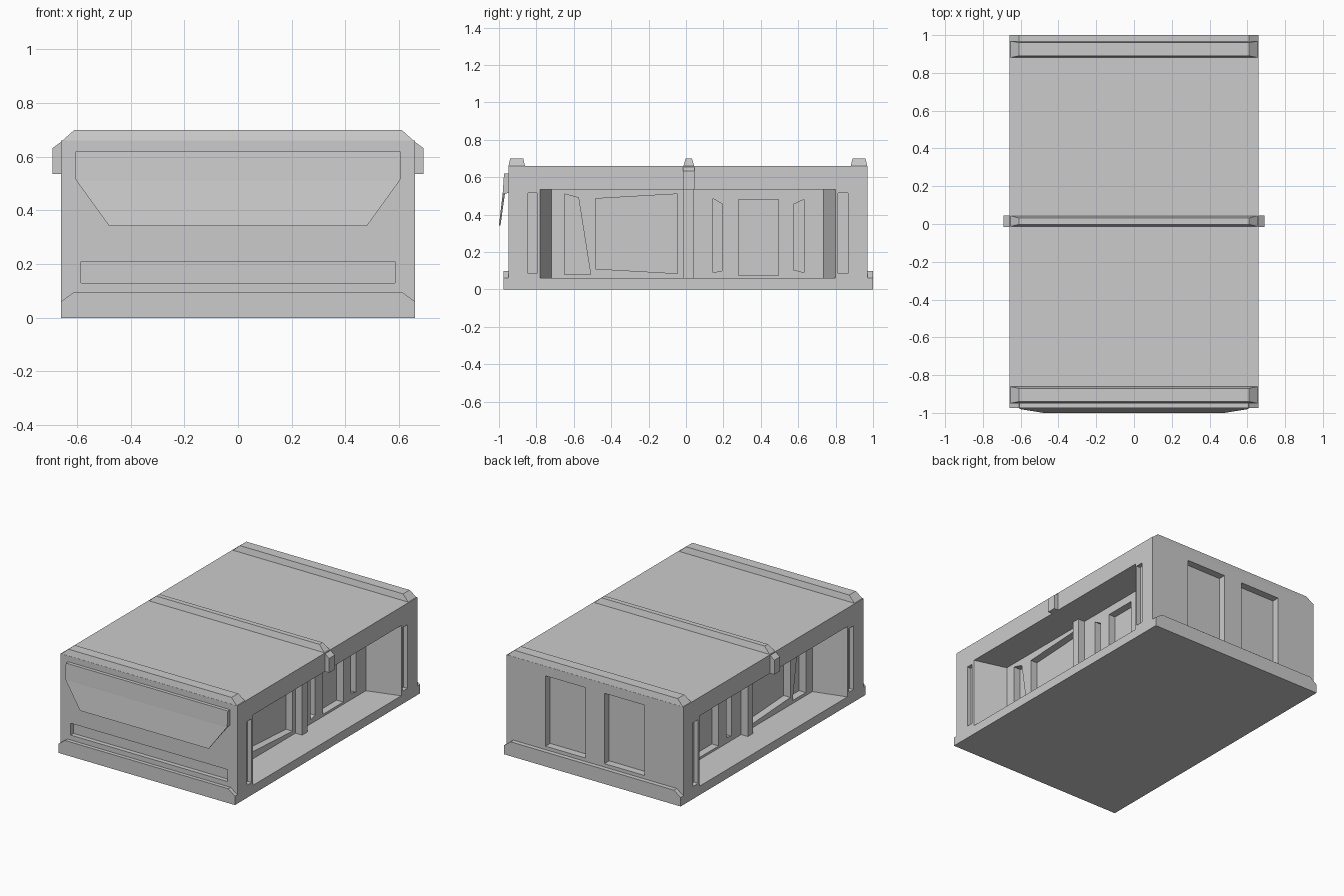
import bpy, bmesh

if "Cube" in bpy.data.objects:
    bpy.data.objects.remove(bpy.data.objects["Cube"])


def loft(bm, rings):
    """Closed solid through matching rings of points."""
    vs = [[bm.verts.new(p) for p in r] for r in rings]
    n = len(vs[0])
    faces = [bm.faces.new(vs[0]), bm.faces.new(vs[-1])]
    for a, b in zip(vs, vs[1:]):
        for i in range(n):
            j = (i + 1) % n
            faces.append(bm.faces.new((a[i], a[j], b[j], b[i])))
    bmesh.ops.recalc_face_normals(bm, faces=faces)


def rect(x0, x1, y0, y1, z):
    return [(x0, y0, z), (x1, y0, z), (x1, y1, z), (x0, y1, z)]


def box(bm, x0, x1, y0, y1, z0, z1):
    loft(bm, [rect(x0, x1, y0, y1, z0), rect(x0, x1, y0, y1, z1)])


def side_prism(bm, pts, x0, x1):
    """Extrude a (y, z) outline along x."""
    loft(bm, [[(x, y, z) for y, z in pts] for x in (x0, x1)])


def front_prism(bm, pts, y0, y1):
    """Extrude an (x, z) outline along y."""
    loft(bm, [[(x, y, z) for x, z in pts] for y in (y0, y1)])


def make(name, bm):
    me = bpy.data.meshes.new(name)
    bm.to_mesh(me)
    bm.free()
    ob = bpy.data.objects.new(name, me)
    bpy.context.collection.objects.link(ob)
    return ob


# Body block
bm = bmesh.new()
box(bm, -.66, .66, -.95, .97, 0, .66)
body = make("body", bm)

# Deep side bays with slanted ends
bm = bmesh.new()
k = .1 / .22
for s in (1, -1):
    rings = []
    for x, t in ((.76, -k), (.44, 1)):
        y0, y1 = -.78 + .06 * t, .80 - .065 * t
        rings.append([(s * x, y0, .06), (s * x, y1, .06), (s * x, y1, .535), (s * x, y0, .535)])
    loft(bm, rings)
bays = make("bay_cutter", bm)

# Recessed panels in the bay walls, outer slots, front strip, rear windows
panels = [
    [(-.65, .51), (-.575, .49), (-.51, .08), (-.65, .08)],
    [(-.485, .485), (-.045, .51), (-.045, .085), (-.485, .11)],
    [(.145, .485), (.195, .455), (.195, .10), (.145, .09)],
    [(.28, .48), (.495, .48), (.495, .075), (.28, .075)],
    [(.575, .455), (.63, .48), (.63, .09), (.575, .105)],
]
bm = bmesh.new()
for s in (1, -1):
    for p in panels:
        side_prism(bm, p, s * .39, s * .48)
    for y0, y1 in ((-.845, -.797), (.812, .866)):
        side_prism(bm, [(y0, .085), (y1, .085), (y1, .515), (y0, .515)], s * .63, s * .72)
    front_prism(bm, [(s * .07, .12), (s * .37, .12), (s * .37, .595), (s * .07, .595)], .92, 1.02)
box(bm, -.585, .585, -1.0, -.92, .13, .21)
details = make("panel_cutter", bm)

for cutter in (bays, details):
    m = body.modifiers.new(cutter.name, 'BOOLEAN')
    m.operation = 'DIFFERENCE'
    m.solver = 'EXACT'
    m.object = cutter
    cutter.hide_render = True
    cutter.hide_set(True)

# Base lips with chamfered corners
lip = [(-.66, 0), (.66, 0), (.66, .06), (.61, .097), (-.61, .097), (-.66, .06)]
for name, y0, y1 in (("front_base_lip", -.975, -.95), ("rear_base_lip", .97, 1.0)):
    bm = bmesh.new()
    front_prism(bm, lip, y0, y1)
    make(name, bm)

# Roof ribs, tapered on all sides
for name, y0, y1, i in (("front_rib", -.95, -.86, .01), ("middle_rib", -.015, .045, .013),
                        ("rear_rib", .88, .97, .01)):
    bm = bmesh.new()
    loft(bm, [rect(-.66, .66, y0, y1, .655), rect(-.61, .61, y0 + i, y1 - i, .70)])
    if name == "middle_rib":
        # Tabs hanging over the roof edge
        for s in (1, -1):
            front_prism(bm, [(s * .66, .655), (s * .692, .632), (s * .692, .535), (s * .66, .535)], y0, y1)
    make(name, bm)

# Pillars standing against the bay walls
bm = bmesh.new()
for s in (1, -1):
    side_prism(bm, [(-.015, .06), (.04, .06), (.04, .535), (-.015, .535)], s * .43, s * .49)
make("bay_pillars", bm)

# Front visor: thick top bar and a thin flap leaning outward
bm = bmesh.new()
loft(bm, [rect(-w, w, y0, y1, z) for w, y0, y1, z in (
    (.605, -.973, -.95, .62), (.605, -.98, -.95, .515),
    (.603, -.98, -.968, .512), (.48, -1.0, -.992, .342))])
make("front_visor", bm)
